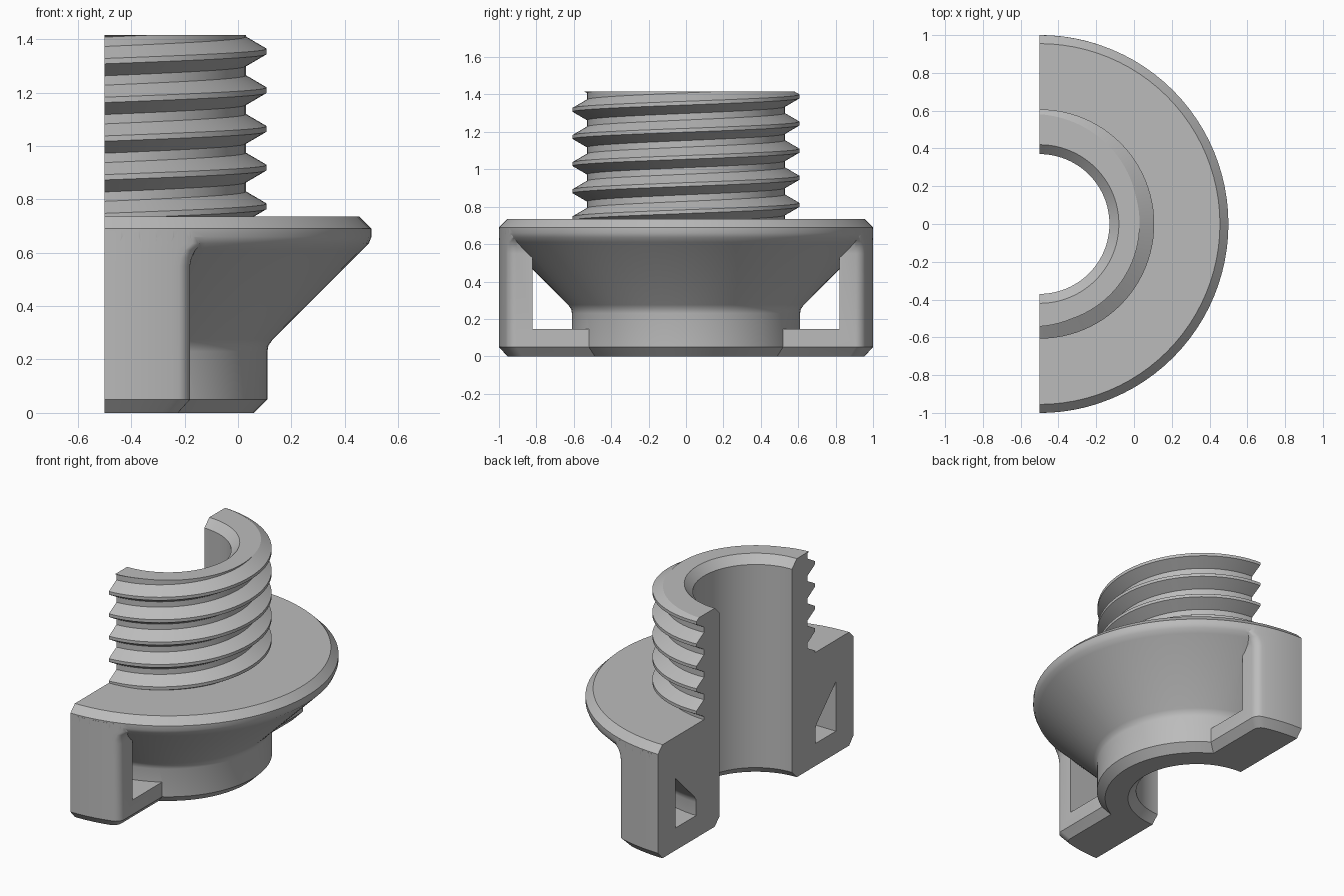
import bpy, bmesh
from math import sin, cos, pi, sqrt
from mathutils import Vector

if "Cube" in bpy.data.objects:
    bpy.data.objects.remove(bpy.data.objects["Cube"], do_unlink=True)

STEPS = 48          # segments per half turn
AXIS = Vector((-0.5, 0, 0))
TOP, DECK = 1.415, 0.735

grey = bpy.data.materials.new("plain grey")
grey.use_nodes = True
grey.diffuse_color = (0.5, 0.5, 0.5, 1)
grey.node_tree.nodes["Principled BSDF"].inputs["Base Color"].default_value = (0.5, 0.5, 0.5, 1)


def loft(rings, wrap=False):
    """Skin a list of closed rings; cap the ends unless it wraps round."""
    bm = bmesh.new()
    loops = [[bm.verts.new(Vector(p) + AXIS) for p in ring] for ring in rings]
    n = len(loops[0])
    pairs = list(zip(loops, loops[1:]))
    if wrap:
        pairs.append((loops[-1], loops[0]))
    else:
        bm.faces.new(loops[0])
        bm.faces.new(loops[-1])
    for a, b in pairs:
        for i in range(n):
            j = (i + 1) % n
            bm.faces.new((a[i], a[j], b[j], b[i]))
    bmesh.ops.recalc_face_normals(bm, faces=bm.faces)
    return bm


def make(name, bm):
    mesh = bpy.data.meshes.new(name)
    bm.to_mesh(mesh)
    bm.free()
    mesh.materials.append(grey)
    ob = bpy.data.objects.new(name, mesh)
    bpy.context.collection.objects.link(ob)
    return ob


def box(name, x, y, z):
    rings = [[(x[a], y[b], h) for a, b in ((0, 0), (1, 0), (1, 1), (0, 1))] for h in z]
    return make(name, loft(rings))


def boolean(ob, other, operation):
    """Apply a boolean and remove the helper."""
    mod = ob.modifiers.new("cut", "BOOLEAN")
    mod.operation, mod.solver, mod.object = operation, "EXACT", other
    bpy.context.view_layer.objects.active = ob
    bpy.ops.object.modifier_apply(modifier=mod.name)
    bpy.data.objects.remove(other, do_unlink=True)


def sweep(profile, start, count, rise=0.0):
    """Copies of an (r, z) profile turned about the axis."""
    rings = []
    for i in range(count):
        t = start + pi * i / STEPS
        rings.append([(r * cos(t), r * sin(t), z + rise * i / STEPS) for r, z in profile])
    return rings


# Turned body: bore, collar, cone, flange and threaded core
profile = [(0.37, 0.05), (0.42, 0), (0.56, 0), (0.61, 0.05), (0.61, 0.23),
           (0.614, 0.252), (0.63, 0.275), (0.965, 0.61), (0.99, 0.635), (1, 0.66),
           (1, 0.69), (0.955, DECK), (0.5, DECK), (0.5, TOP), (0.42, TOP), (0.37, 1.365)]
body = make("flanged_body", loft(sweep(profile, -pi / 2, 2 * STEPS), wrap=True))


# Arms: rounded plan outline, chamfered foot, flared into the flange
def arm_outline(inset, z, side):
    w, rad, c = 0.32 - inset, 1 - max(inset, 0), 0.04
    right = [(w, 0.44)]
    for i in range(6, -1, -1):
        t = pi / 2 * i / 6
        x = w - c + c * sin(t)
        right.append((x, sqrt(rad * rad - x * x) - c * (1 - cos(t))))
    for i in range(11, -1, -1):
        x = (w - c) * i / 12
        right.append((x, sqrt(rad * rad - x * x)))
    left = [(-x, y) for x, y in reversed(right[:-1])]
    return [(x, y * side, z) for x, y in right + left]


levels = [(0.045, 0), (0, 0.05), (0, 0.55), (-0.006, 0.58), (-0.02, 0.61), (-0.05, 0.635), (-0.05, 0.68)]
for side in (-1, 1):
    arm = make("arm", loft([arm_outline(i, z, side) for i, z in levels]))
    # Opening between the arm and the cone
    window = box("window_cutter", (-0.6, 0.6), sorted((0.3 * side, 0.82 * side)), (0.145, 0.6))
    boolean(arm, window, "DIFFERENCE")
    boolean(body, arm, "UNION")

# Section the body through its axis
boolean(body, box("half_cutter", (-2, 0), (-2, 2), (-1, 2)), "DIFFERENCE")

# Helical thread, trimmed level at the top and at the flange
pitch = 0.145
section = [(0.5, 0.6), (0.53, 0.6)]
for k in range(5, -1, -1):
    crest = 1.4625 - pitch * k
    section += [(0.53, crest - 0.055), (0.607, crest - 0.01),
                (0.607, crest + 0.01), (0.53, crest + 0.055)]
section += [(0.53, 1.6), (0.5, 1.6)]
bm = loft(sweep(section, -pi / 2, STEPS + 1, pitch / 2))
for height, normal in ((TOP, 1), (DECK, -1)):
    cut = bmesh.ops.bisect_plane(bm, geom=bm.verts[:] + bm.edges[:] + bm.faces[:], dist=1e-5,
                                 plane_co=(0, 0, height), plane_no=(0, 0, normal), clear_outer=True)
    rim = [e for e in cut["geom_cut"] if isinstance(e, bmesh.types.BMEdge)]
    bmesh.ops.edgenet_fill(bm, edges=rim)
bmesh.ops.recalc_face_normals(bm, faces=bm.faces)
thread = make("screw_thread", bm)

# Smooth the turned surfaces, keep the edges sharp
bpy.ops.object.select_all(action="DESELECT")
for ob in (body, thread):
    ob.select_set(True)
bpy.context.view_layer.objects.active = body
bpy.ops.object.shade_smooth_by_angle(angle=pi / 7)
